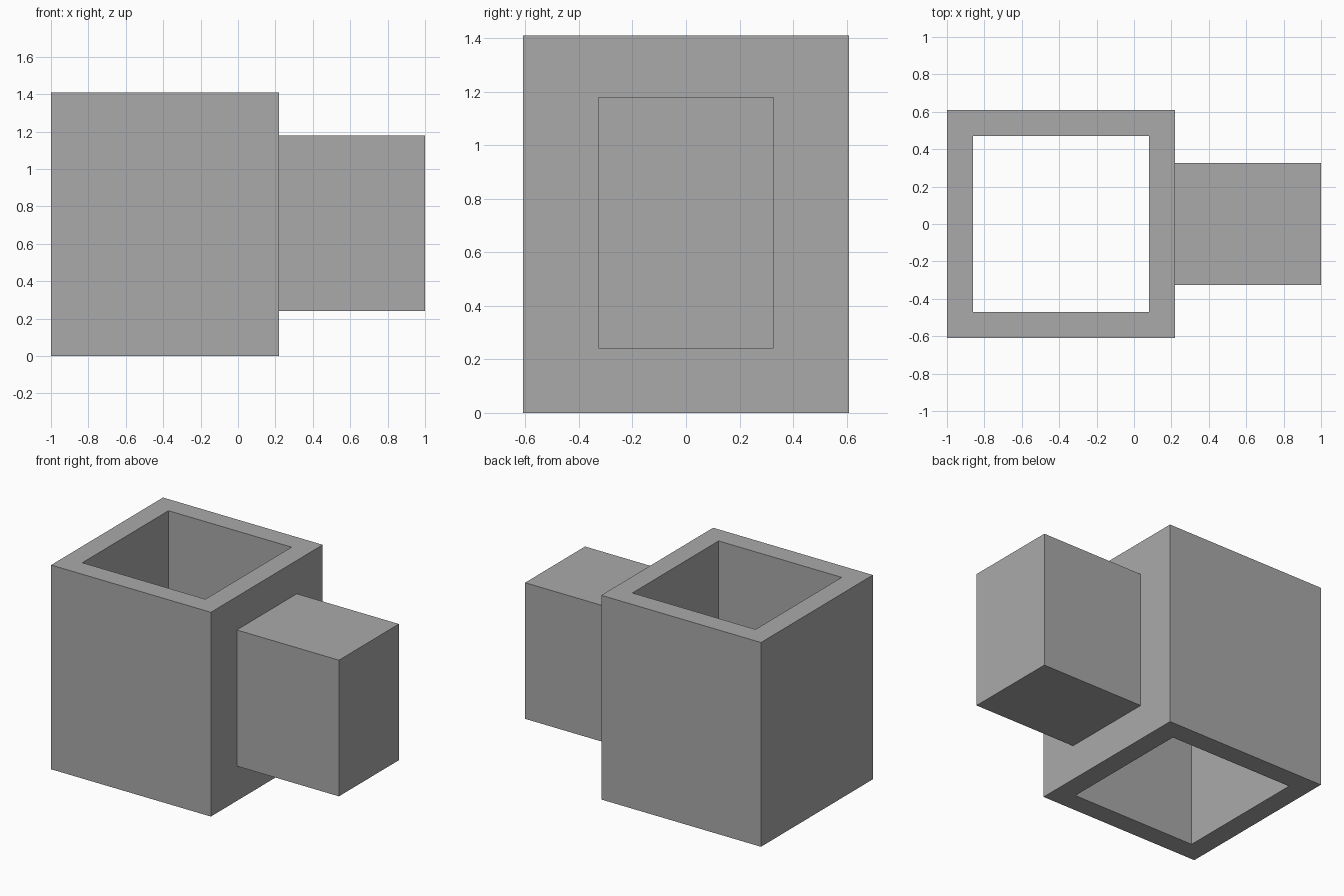
import bpy
import bmesh

cube = bpy.data.objects.get("Cube")
if cube:
    bpy.data.objects.remove(cube, do_unlink=True)

grey = bpy.data.materials.new("mid_grey")
grey.use_nodes = True
colour = (0.4, 0.4, 0.4, 1)
grey.diffuse_color = colour
grey.node_tree.nodes["Principled BSDF"].inputs["Base Color"].default_value = colour


def finish(name, bm):
    bmesh.ops.recalc_face_normals(bm, faces=bm.faces)
    mesh = bpy.data.meshes.new(name)
    bm.to_mesh(mesh)
    bm.free()
    mesh.materials.append(grey)
    obj = bpy.data.objects.new(name, mesh)
    bpy.context.collection.objects.link(obj)


def rectangle(bm, cx, hx, hy, z):
    corners = ((-1, -1), (1, -1), (1, 1), (-1, 1))
    return [bm.verts.new((cx + sx * hx, sy * hy, z)) for sx, sy in corners]


def bridge(bm, a, b):
    for i in range(4):
        j = (i + 1) % 4
        bm.faces.new((a[i], a[j], b[j], b[i]))


# Open square tube: four rings bridged around the wall section
HALF, WALL, HEIGHT = 0.61, 0.14, 1.41
CENTRE = HALF - 1
bm = bmesh.new()
section = [(HALF, 0), (HALF, HEIGHT), (HALF - WALL, HEIGHT), (HALF - WALL, 0)]
rings = [rectangle(bm, CENTRE, h, h, z) for h, z in section]
for i, ring in enumerate(rings):
    bridge(bm, ring, rings[(i + 1) % 4])
finish("square_tube", bm)

# Solid block standing out from the tube's left wall
START, END = CENTRE + HALF, 1.0
bm = bmesh.new()
bottom, top = [rectangle(bm, (START + END) / 2, (END - START) / 2, 0.327, z)
               for z in (0.24, 1.18)]
bridge(bm, bottom, top)
bm.faces.new(bottom)
bm.faces.new(top)
finish("side_block", bm)
